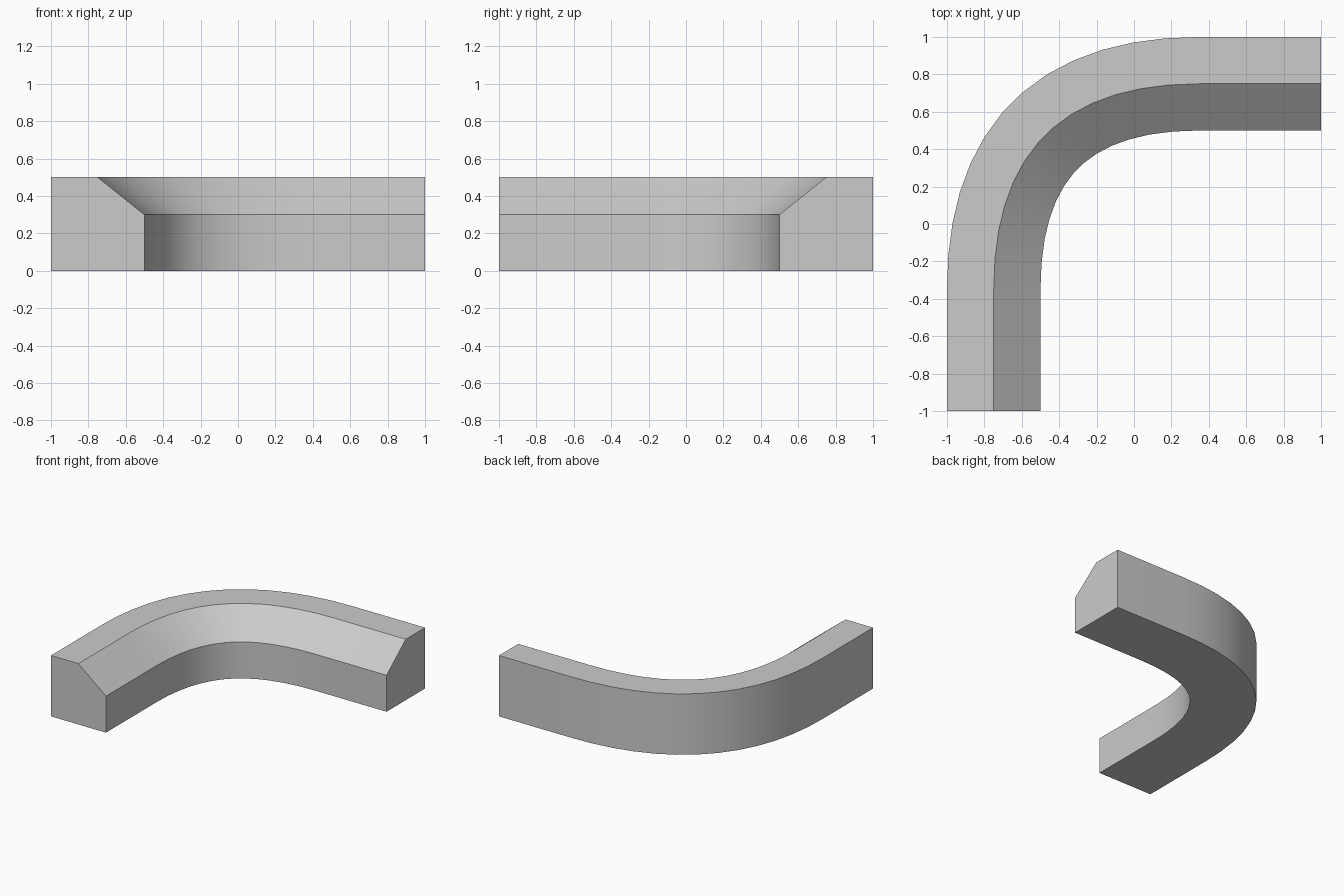
import bpy, bmesh, math
from mathutils import Vector

if "Cube" in bpy.data.objects:
    bpy.data.objects.remove(bpy.data.objects["Cube"])

SEGMENTS = 13
# Centre path: straight, quadratic bend, straight
start, corner, end = Vector((-0.75, -0.35)), Vector((-0.75, 0.75)), Vector((0.35, 0.75))
path = [(Vector((-0.75, -1.0)), Vector((0, 1)))]
for i in range(SEGMENTS + 1):
    t = i / SEGMENTS
    point = start * (1 - t) ** 2 + corner * 2 * t * (1 - t) + end * t ** 2
    tangent = ((corner - start) * (1 - t) + (end - corner) * t).normalized()
    path.append((point, tangent))
path.append((Vector((1.0, 0.75)), Vector((1, 0))))

# Cross-section: (offset towards the outside, height)
profile = [(0.25, 0), (0.25, 0.5), (0, 0.5), (-0.25, 0.3), (-0.25, 0)]

# Sweep the cross-section along the path
bm = bmesh.new()
rings = []
for point, tangent in path:
    normal = Vector((-tangent.y, tangent.x))
    rings.append([bm.verts.new((*(point + normal * off), z)) for off, z in profile])
n = len(profile)
for a, b in zip(rings, rings[1:]):
    for i in range(n):
        j = (i + 1) % n
        bm.faces.new((a[i], a[j], b[j], b[i]))
# End caps
bm.faces.new(rings[0])
bm.faces.new(rings[-1])
bmesh.ops.recalc_face_normals(bm, faces=bm.faces)

mesh = bpy.data.meshes.new("curved_curb")
bm.to_mesh(mesh)
bm.free()
curb = bpy.data.objects.new("curved_curb", mesh)
bpy.context.collection.objects.link(curb)

# Smooth along the bend, sharp at the profile edges
bpy.context.view_layer.objects.active = curb
curb.select_set(True)
bpy.ops.object.shade_smooth_by_angle(angle=math.radians(30))
